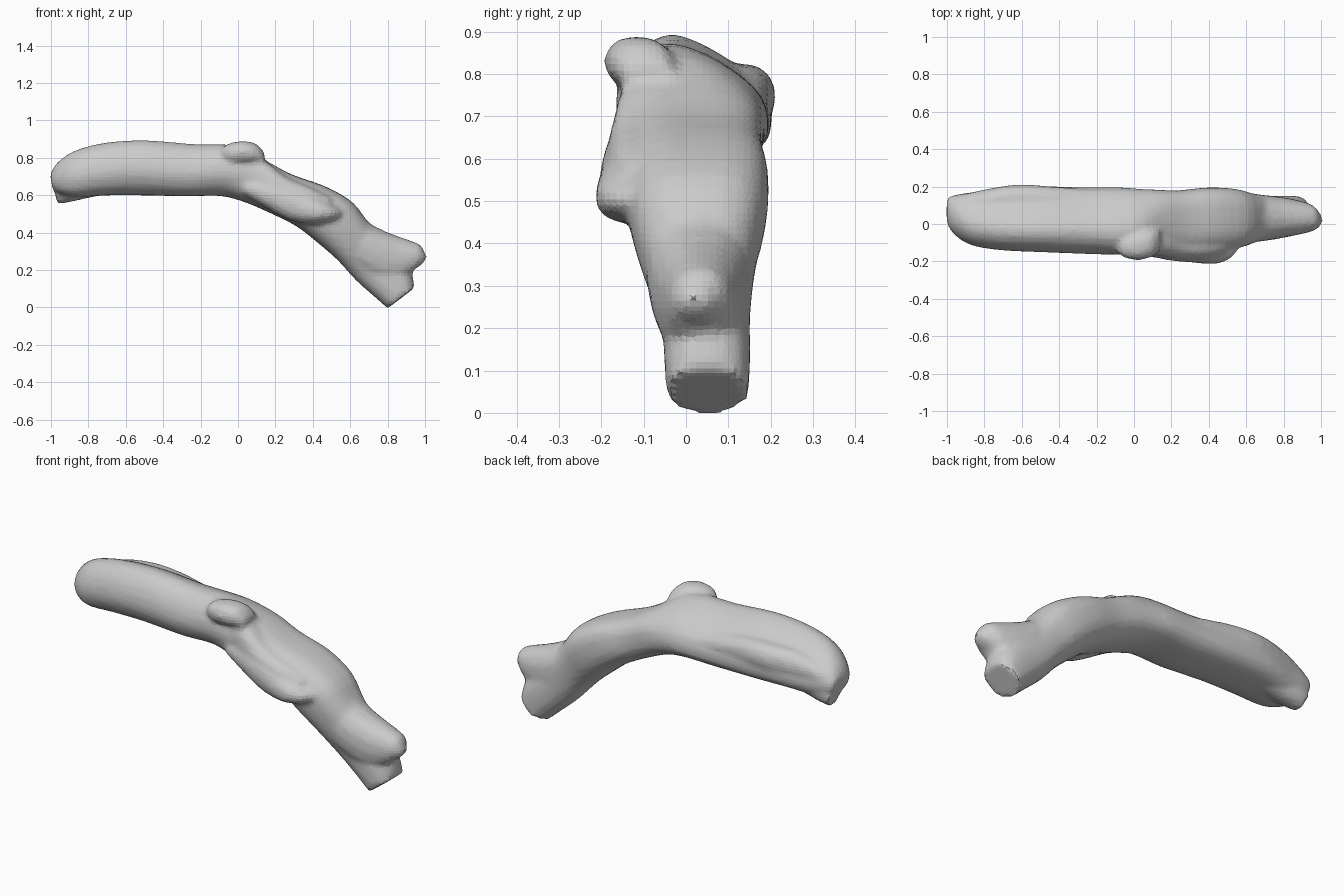
import bpy, bmesh
from math import sin, cos, pi, copysign
from mathutils import Vector


def spline(rows, steps):
    """Catmull-Rom interpolation of station rows."""
    out = []
    for i in range(len(rows) - 1):
        p = [rows[max(0, min(len(rows) - 1, i + k))] for k in (-1, 0, 1, 2)]
        for s in range(steps):
            t = s / steps
            out.append([0.5 * (2 * b + (c - a) * t + (2 * a - 5 * b + 4 * c - d) * t * t
                               + (3 * b - a - 3 * c + d) * t ** 3)
                        for a, b, c, d in zip(*p)])
    out.append(list(rows[-1]))
    return out


def loft(name, rows, sides=24, steps=3, power=0.9):
    """Rows: top x, top z, bottom x, bottom z, y min, y max,
    then optional crown skew in y, front sag in z, back-top exponent (low = boxy)."""
    bm = bmesh.new()
    rings = []
    rows = [(*r, 0, 0, power)[:9] if len(r) == 6 else r for r in rows]
    for tx, tz, bx, bz, y0, y1, skew, sag, back in spline(rows, steps):
        top, bot = Vector((tx, 0, tz)), Vector((bx, 0, bz))
        mid, up = (top + bot) / 2, (top - bot) / 2
        ring = []
        for j in range(sides):
            a = 2 * pi * j / sides
            e = power
            if sin(a) > 0:
                e = back if cos(a) > 0 else (back + power) / 2
            c = copysign(abs(cos(a)) ** e, cos(a))
            s = copysign(abs(sin(a)) ** e, sin(a))
            p = mid + up * s
            p.y = (y0 + y1) / 2 + (y1 - y0) / 2 * c + skew * s
            if c < 0:
                p.z -= sag * c * c
            ring.append(bm.verts.new(p))
        rings.append(ring)
    for r, q in zip(rings, rings[1:]):
        for j in range(sides):
            n = (j + 1) % sides
            bm.faces.new((r[j], r[n], q[n], q[j]))
    bm.faces.new(rings[0])
    bm.faces.new(rings[-1])
    bmesh.ops.recalc_face_normals(bm, faces=bm.faces)
    me = bpy.data.meshes.new(name)
    bm.to_mesh(me)
    bm.free()
    ob = bpy.data.objects.new(name, me)
    bpy.context.collection.objects.link(ob)
    return ob


# Main bent trunk, from the blunt left end to the sawn lower right end
trunk = loft("branch", [
    (-1.005, 0.71, -0.99, 0.63, 0.00, 0.14, 0, 0, 0.9),
    (-0.97, 0.77, -0.95, 0.605, -0.055, 0.155, -0.01, 0.02, 1.0),
    (-0.88, 0.835, -0.86, 0.59, -0.11, 0.165, -0.03, 0.04, 1.15),
    (-0.72, 0.88, -0.70, 0.60, -0.135, 0.185, -0.05, 0.05, 1.3),
    (-0.50, 0.895, -0.50, 0.60, -0.145, 0.19, -0.055, 0.05, 1.35),
    (-0.25, 0.875, -0.27, 0.595, -0.155, 0.185, -0.05, 0.05, 1.3),
    (0.00, 0.865, -0.10, 0.597, -0.16, 0.185, -0.05, 0.04, 1.2),
    (0.15, 0.785, 0.03, 0.565, -0.155, 0.185, -0.01, 0.02, 0.8),
    (0.29, 0.71, 0.17, 0.505, -0.15, 0.18, 0, 0, 0.65),
    (0.46, 0.65, 0.31, 0.435, -0.14, 0.195, 0, 0, 0.65),
    (0.61, 0.565, 0.42, 0.35, -0.135, 0.19, 0, 0, 0.7),
    (0.70, 0.45, 0.53, 0.255, -0.105, 0.165, 0, 0, 0.75),
    (0.82, 0.31, 0.63, 0.145, -0.06, 0.152, 0, 0, 0.85),
    (0.92, 0.20, 0.72, 0.065, -0.052, 0.152, 0, 0, 0.85),
    (0.945, 0.105, 0.80, -0.005, -0.047, 0.148, 0, 0, 0.85)], power=0.85)

# Short fork above the sawn end, webbed to it
loft("upper_fork", [
    (0.58, 0.56, 0.50, 0.35, -0.10, 0.15),
    (0.72, 0.44, 0.63, 0.20, -0.095, 0.155),
    (0.86, 0.38, 0.78, 0.12, -0.07, 0.14),
    (0.97, 0.34, 0.90, 0.16, -0.045, 0.11),
    (0.995, 0.30, 0.94, 0.20, -0.03, 0.08),
    (1.01, 0.27, 0.985, 0.23, -0.01, 0.055)], sides=16, steps=2)

# Stub under the left end
loft("left_stub", [
    (-0.70, 0.74, -0.68, 0.61, 0.00, 0.13),
    (-0.84, 0.72, -0.82, 0.58, 0.005, 0.15),
    (-0.955, 0.70, -0.91, 0.56, 0.015, 0.155),
    (-0.99, 0.66, -0.965, 0.553, 0.035, 0.145)], sides=16, steps=2)

# Long swelling on the back near the left end
loft("back_swelling", [
    (-0.95, 0.75, -0.95, 0.68, 0.05, 0.15),
    (-0.80, 0.81, -0.80, 0.66, 0.04, 0.185),
    (-0.62, 0.825, -0.62, 0.67, 0.06, 0.212),
    (-0.42, 0.815, -0.42, 0.67, 0.04, 0.20),
    (-0.15, 0.76, -0.15, 0.68, 0.03, 0.18)], sides=14)

# Round knot on the upper front
loft("upper_knot", [
    (-0.09, 0.84, -0.085, 0.80, -0.15, -0.09),
    (-0.06, 0.873, -0.055, 0.778, -0.178, -0.065),
    (0.02, 0.89, 0.02, 0.768, -0.195, -0.04),
    (0.10, 0.875, 0.10, 0.77, -0.175, -0.03),
    (0.145, 0.82, 0.13, 0.765, -0.145, -0.03)], sides=14, steps=2)

# Bark web running from the upper knot to the lower one
loft("knot_web", [
    (0.04, 0.82, 0.00, 0.66, -0.15, 0.0),
    (0.15, 0.78, 0.08, 0.62, -0.165, 0.0),
    (0.26, 0.70, 0.18, 0.53, -0.185, 0.0),
    (0.40, 0.64, 0.32, 0.48, -0.185, 0.0),
    (0.50, 0.59, 0.45, 0.45, -0.16, 0.0)], sides=16, power=0.75)

# Broken side shoot pointing down to the right
loft("lower_knot", [
    (0.05, 0.69, 0.03, 0.60, -0.165, -0.03),
    (0.22, 0.67, 0.15, 0.53, -0.195, -0.03),
    (0.36, 0.62, 0.27, 0.465, -0.207, -0.03),
    (0.48, 0.56, 0.40, 0.445, -0.215, -0.03),
    (0.54, 0.53, 0.50, 0.46, -0.18, -0.04),
    (0.56, 0.51, 0.54, 0.475, -0.14, -0.06)], sides=14, steps=2)

# Fuse the pieces into one faceted skin with soft joints
bpy.ops.object.select_all(action='SELECT')
bpy.context.view_layer.objects.active = trunk
bpy.ops.object.join()
fuse = trunk.modifiers.new("fuse", 'REMESH')
fuse.mode = 'VOXEL'
fuse.voxel_size = 0.016
soft = trunk.modifiers.new("soften", 'SMOOTH')
soft.factor = 0.5
soft.iterations = 4
